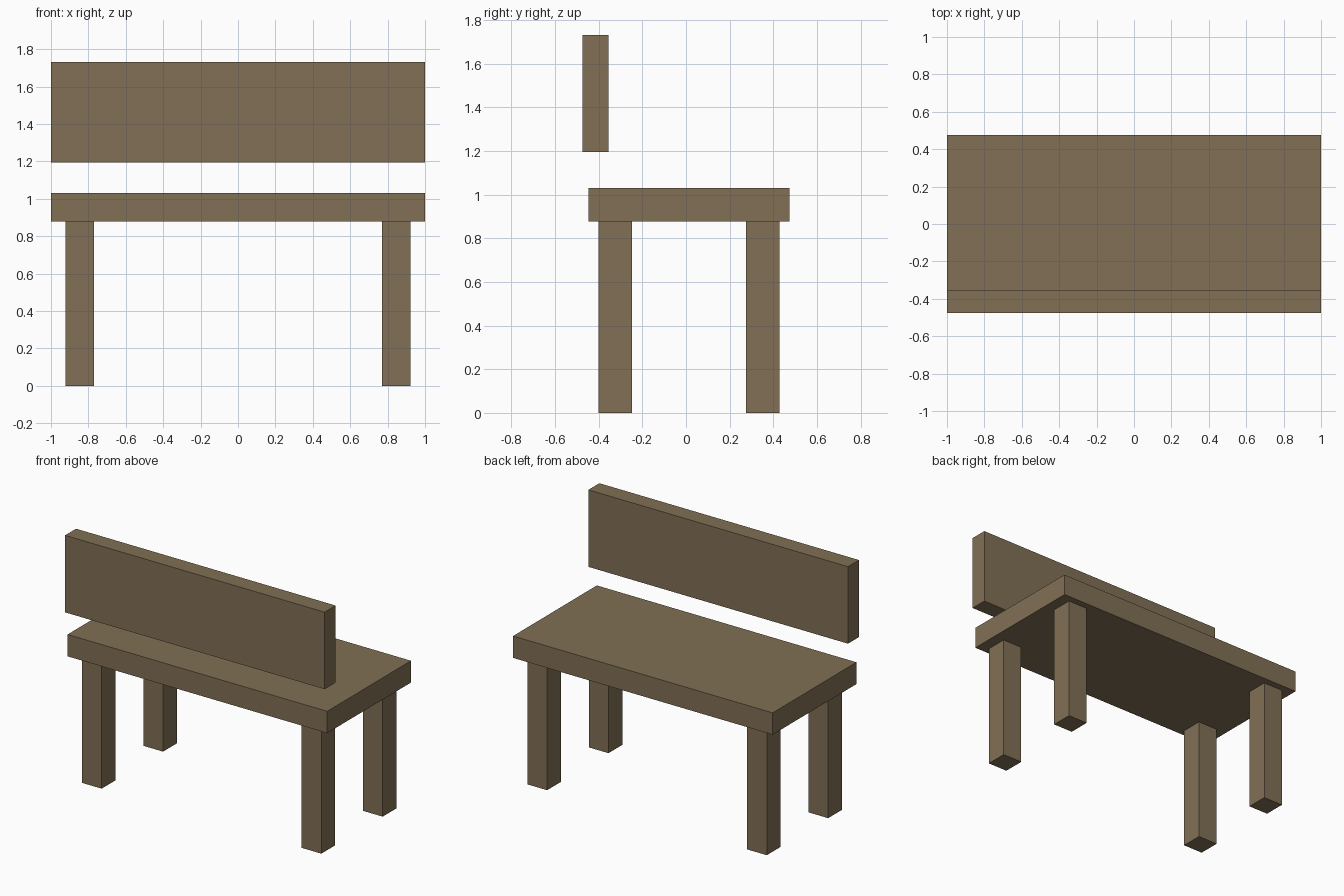
import bpy

if "Cube" in bpy.data.objects:
    bpy.data.objects.remove(bpy.data.objects["Cube"])

wood = bpy.data.materials.new("brown_wood")
wood.diffuse_color = (0.22, 0.16, 0.09, 1.0)
wood.use_nodes = True
wood.node_tree.nodes["Principled BSDF"].inputs["Base Color"].default_value = wood.diffuse_color


def box(name, x, y, z):
    """Axis-aligned box from (min, max) ranges."""
    ranges = (x, y, z)
    bpy.ops.mesh.primitive_cube_add(size=1, location=[(a + b) / 2 for a, b in ranges])
    ob = bpy.context.object
    ob.name = name
    ob.scale = [b - a for a, b in ranges]
    bpy.ops.object.transform_apply(location=False, rotation=False, scale=True)
    ob.data.materials.append(wood)
    return ob


SEAT_BOTTOM, SEAT_TOP = 0.878, 1.03

# Seat slab
box("seat", (-1, 1), (-0.447, 0.475), (SEAT_BOTTOM, SEAT_TOP))

# Backrest board, floating above the seat edge
box("backrest", (-1, 1), (-0.475, -0.354), (1.195, 1.731))

# Four square legs
for side, x in (("left", (-0.922, -0.77)), ("right", (0.77, 0.922))):
    for end, y in (("front", (-0.4, -0.247)), ("back", (0.275, 0.428))):
        box(f"{end}_{side}_leg", x, y, (0, SEAT_BOTTOM))
